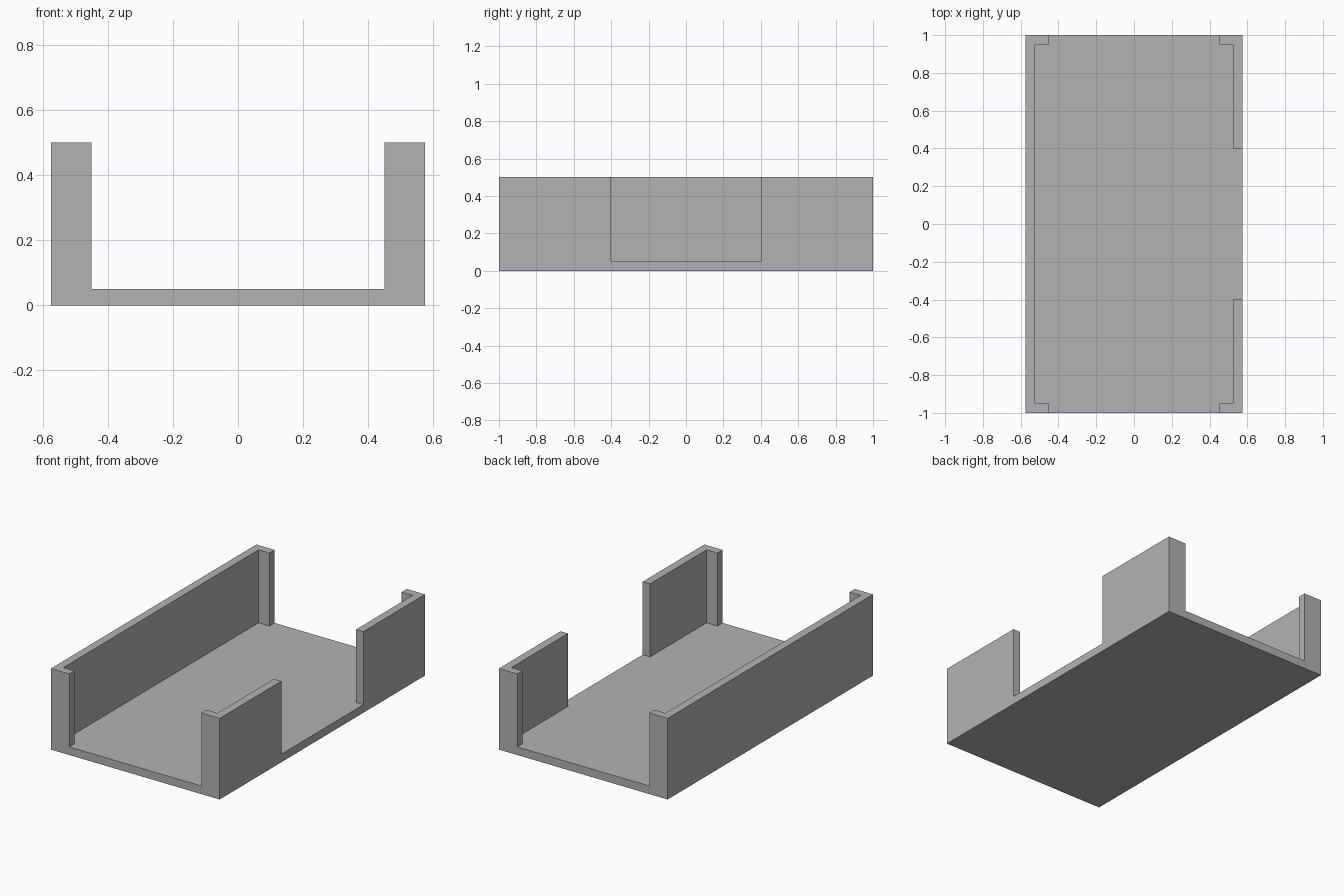
import bpy, bmesh

cube = bpy.data.objects.get("Cube")
if cube:
    bpy.data.objects.remove(cube, do_unlink=True)

HALF_W, HALF_L = 0.575, 1.0
WALL, LIP, GAP = 0.05, 0.125, 0.4
FLOOR, HEIGHT = 0.05, 0.5

grey = bpy.data.materials.new("plain_grey")
grey.use_nodes = True
colour = (0.448, 0.448, 0.448, 1)
grey.diffuse_color = colour
grey.node_tree.nodes["Principled BSDF"].inputs["Base Color"].default_value = colour


def raise_faces(bm, faces, height):
    """Extrude a region straight up and return its new top faces."""
    result = bmesh.ops.extrude_face_region(bm, geom=faces)["geom"]
    verts = [g for g in result if isinstance(g, bmesh.types.BMVert)]
    bmesh.ops.translate(bm, verts=verts, vec=(0, 0, height))
    return [g for g in result if isinstance(g, bmesh.types.BMFace)]


def is_wall(face):
    """Side walls with end lips; the left wall has a central opening."""
    c = face.calc_center_median()
    in_side = abs(c.x) > HALF_W - WALL and not (c.x > 0 and abs(c.y) < GAP)
    in_lip = abs(c.x) > HALF_W - LIP and abs(c.y) > HALF_L - WALL
    return in_side or in_lip


# Floor plan divided along the wall, lip and opening lines
xs = [HALF_W, HALF_W - WALL, HALF_W - LIP]
ys = [HALF_L, HALF_L - WALL, GAP]
xs = [-x for x in xs] + xs[::-1]
ys = [-y for y in ys] + ys[::-1]
bm = bmesh.new()
grid = [[bm.verts.new((x, y, 0)) for y in ys] for x in xs]
plan = []
for i in range(len(xs) - 1):
    for j in range(len(ys) - 1):
        plan.append(bm.faces.new((grid[i][j], grid[i + 1][j],
                                  grid[i + 1][j + 1], grid[i][j + 1])))

# Underside copy keeps the tray closed
underside = bmesh.ops.duplicate(bm, geom=plan)["geom"]
bmesh.ops.reverse_faces(bm, faces=[g for g in underside if isinstance(g, bmesh.types.BMFace)])

# Floor slab, then walls and lips
top = raise_faces(bm, plan, FLOOR)
raise_faces(bm, [f for f in top if is_wall(f)], HEIGHT - FLOOR)

# Weld and merge coplanar faces
bmesh.ops.remove_doubles(bm, verts=bm.verts[:], dist=0.0001)
bmesh.ops.recalc_face_normals(bm, faces=bm.faces[:])
bmesh.ops.dissolve_limit(bm, angle_limit=0.01, verts=bm.verts[:], edges=bm.edges[:])

mesh = bpy.data.meshes.new("open_tray")
bm.to_mesh(mesh)
bm.free()
mesh.materials.append(grey)
tray = bpy.data.objects.new("open_tray", mesh)
bpy.context.collection.objects.link(tray)
